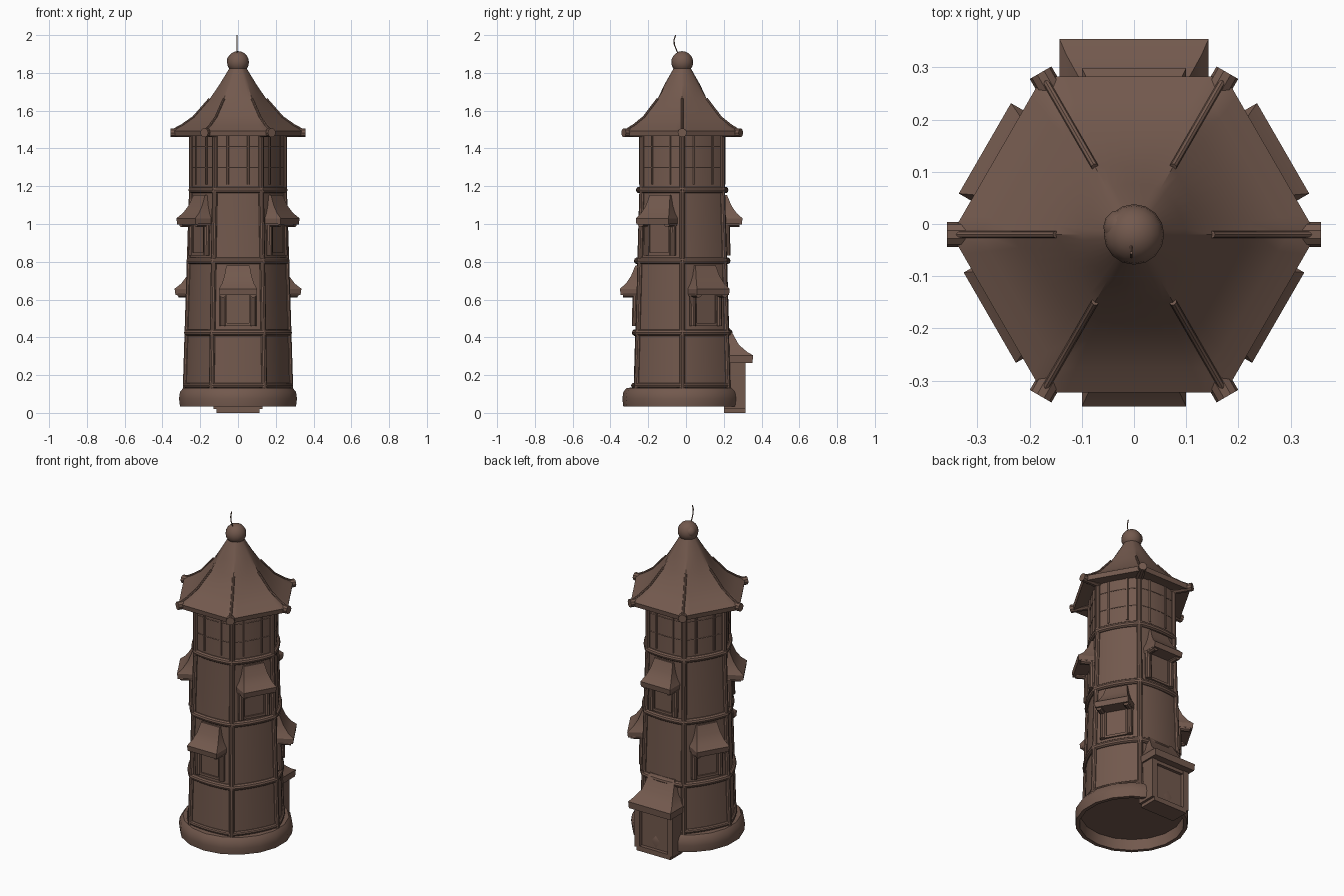
import bpy, bmesh
from math import sin, cos, pi, radians, sqrt
from mathutils import Matrix, Vector

if "Cube" in bpy.data.objects:
    bpy.data.objects.remove(bpy.data.objects["Cube"])

CY = -0.02            # tower axis offset in y
N = 8                 # segments per hexagon side
mat = bpy.data.materials.new("brown_wood")
mat.diffuse_color = (0.17, 0.10, 0.075, 1)
mat.use_nodes = True
mat.node_tree.nodes["Principled BSDF"].inputs["Base Color"].default_value = mat.diffuse_color


def finish(name, bm, ang=0, smooth=35):
    bmesh.ops.recalc_face_normals(bm, faces=bm.faces)
    me = bpy.data.meshes.new(name)
    bm.to_mesh(me)
    bm.free()
    ob = bpy.data.objects.new(name, me)
    bpy.context.collection.objects.link(ob)
    ob.matrix_world = Matrix.Translation((0, CY, 0)) @ Matrix.Rotation(radians(ang), 4, 'Z')
    me.materials.append(mat)
    bpy.ops.object.select_all(action='DESELECT')
    ob.select_set(True)
    bpy.context.view_layer.objects.active = ob
    bpy.ops.object.shade_smooth_by_angle(angle=radians(smooth))
    return ob


def loft(bm, loops, caps=True, closed=False):
    rows = [[bm.verts.new(p) for p in lp] for lp in loops]
    n = len(rows[0])
    pairs = list(zip(rows, rows[1:])) + ([(rows[-1], rows[0])] if closed else [])
    for a, b in pairs:
        for i in range(n):
            j = (i + 1) % n
            bm.faces.new((a[i], a[j], b[j], b[i]))
    if caps and not closed:
        bm.faces.new(rows[0])
        bm.faces.new(rows[-1])


def tube(bm, pts, r, sides=10):
    pts = [Vector(p) for p in pts]
    loops = []
    for i, p in enumerate(pts):
        d = (pts[min(i + 1, len(pts) - 1)] - pts[max(i - 1, 0)]).normalized()
        ref = Vector((0, 0, 1)) if abs(d.z) < 0.8 else Vector((1, 0, 0))
        u = d.cross(ref).normalized()
        v = d.cross(u)
        loops.append([p + r * (cos(2*pi*k/sides) * u + sin(2*pi*k/sides) * v) for k in range(sides)])
    loft(bm, loops)


def box(bm, x0, x1, y0, y1, z0, z1):
    loft(bm, [[(x0, y0, z), (x1, y0, z), (x1, y1, z), (x0, y1, z)] for z in (z0, z1)])


def out(R, y, bulge=0.06):
    """Distance of a bulged hexagon side from the axis at tangent offset y."""
    return R * sqrt(3) / 2 + bulge * R * (1 - (2 * y / R) ** 2)


def hexloop(R, z, bulge=0.06, rnd=0.0):
    pts = []
    for f in range(6):
        a = radians(30 + 60 * f)
        for k in range(N):
            y = R * (k / N - 0.5)
            p = Vector((out(R, y, bulge), y, 0))
            p = p.lerp(p.normalized() * R, rnd)
            pts.append((p.x*cos(a) - p.y*sin(a), p.x*sin(a) + p.y*cos(a), z))
    return pts


def wall_r(z):
    return 0.245 if z > 1.18 else 0.278 - 0.033 * (z - 0.13) / 1.05


# tower walls
bm = bmesh.new()
loft(bm, [hexloop(wall_r(z), z) for z in (0.1, 0.43, 0.8, 1.18, 1.48)])
finish("tower_wall", bm)

# rounded base ring, open underneath
bm = bmesh.new()
prof = [(0.29, 0.035), (0.312, 0.035), (0.317, 0.075), (0.312, 0.11), (0.295, 0.132), (0.25, 0.135), (0.25, 0.1), (0.285, 0.1)]
loft(bm, [[(r*cos(2*pi*k/18), r*sin(2*pi*k/18), z) for k in range(18)] for r, z in prof], closed=True)
finish("base_ring", bm, 10)

# corner posts and rafter ends
for i in range(6):
    bm = bmesh.new()
    tube(bm, [(wall_r(z), 0, z) for z in (0.12, 1.18, 1.48)], 0.015)
    finish("corner_post", bm, 60 * i)
    bm = bmesh.new()
    tube(bm, [(0.235, 0, 1.483), (0.358, 0, 1.483)], 0.024)
    finish("rafter_end", bm, 60 * i)

# curved bands and upper battens on each side
for i in range(6):
    bm = bmesh.new()
    for z, r in ((0.145, 0.014), (0.425, 0.018), (0.805, 0.018), (1.18, 0.018)):
        R = wall_r(z)
        ys = [R * (k / N - 0.5) for k in range(N + 1)]
        tube(bm, [(out(R, y), y, z) for y in ys], r)
    finish("wall_band", bm, 30 + 60 * i)
    bm = bmesh.new()
    R = wall_r(1.3)
    for y in (-0.055, 0.055):
        tube(bm, [(out(R, y), y, 1.21), (out(R, y), y, 1.475)], 0.007, 6)
    for z in (1.3, 1.41):
        tube(bm, [(out(R, y), y, z) for y in [R * (k / N - 0.5) for k in range(N + 1)]], 0.003, 6)
    finish("upper_batten", bm, 30 + 60 * i)

# main roof: hexagonal flare turning into a round cone
bm = bmesh.new()
prof = [(0.23, 1.478, 0), (0.345, 1.465, 0), (0.35, 1.493, 0), (0.295, 1.523, 0), (0.235, 1.565, 0),
        (0.15, 1.662, 0), (0.10, 1.735, 0.7), (0.045, 1.825, 1)]
loft(bm, [hexloop(r, z, 0, rnd) for r, z, rnd in prof])
finish("main_roof", bm)
for i in range(6):
    bm = bmesh.new()
    tube(bm, [(r, 0, z) for r, z, _ in prof[2:6]], 0.007, 8)
    finish("roof_ridge", bm, 60 * i)

# ball finial with a small lobe, and a thin curved wick
bm = bmesh.new()
bmesh.ops.create_uvsphere(bm, u_segments=16, v_segments=10, radius=0.058, matrix=Matrix.Translation((0, 0, 1.857)))
bmesh.ops.create_uvsphere(bm, u_segments=12, v_segments=8, radius=0.034, matrix=Matrix.Translation((-0.025, 0.014, 1.865)))
finish("ball_finial", bm, 0, 60)
bm = bmesh.new()
tube(bm, [(-0.005, y, z) for y, z in ((-0.015, 1.89), (-0.03, 1.92), (-0.042, 1.95), (-0.043, 1.975), (-0.035, 2.0))], 0.003, 6)
finish("wick", bm)


def hood(bm, levels, inner):
    """Flared roof from (height, half width, outward reach) levels."""
    loft(bm, [[(inner, -w, z), (x, -w, z), (x, w, z), (inner, w, z)] for z, w, x in levels])


# hooded windows, alternating between two heights
def window(ang, z0):
    d = out(wall_r(z0), 0)
    bm = bmesh.new()
    hood(bm, [(z0 + h, w, d + x) for h, w, x in ((0, 0.098, 0.083), (0.032, 0.1, 0.087), (0.06, 0.085, 0.055),
              (0.1, 0.072, 0.028), (0.155, 0.062, 0.005))], d - 0.05)
    finish("window_hood", bm, ang, 30)
    bm = bmesh.new()
    for y in (-0.08, 0.08):
        tube(bm, [(d + 0.007, y, z0 - 0.165), (d + 0.004, y, z0 + 0.01)], 0.017)
        tube(bm, [(d - 0.04, y, z0 + 0.005), (d + 0.07, y, z0 + 0.005)], 0.019)
        box(bm, d - 0.04, d + 0.014, y * 0.8 - 0.006, y * 0.8 + 0.006, z0 - 0.16, z0 + 0.01)
    box(bm, d - 0.04, d + 0.014, -0.07, 0.07, z0 - 0.165, z0 - 0.15)
    finish("window_frame", bm, ang)
    bm = bmesh.new()
    box(bm, d - 0.04, d + 0.006, -0.06, 0.06, z0 - 0.16, z0 + 0.01)
    finish("window_panel", bm, ang)


for ang in (270, 30, 150):
    window(ang, 0.625)
for ang in (90, 210, 330):
    window(ang, 0.998)

# rear doorway
bm = bmesh.new()
hood(bm, [(0.265, 0.14, 0.372), (0.305, 0.143, 0.375), (0.322, 0.13, 0.345), (0.36, 0.105, 0.3), (0.45, 0.085, 0.25)], 0.2)
finish("door_hood", bm, 90, 30)
bm = bmesh.new()
for s in (-1, 1):
    y = 0.112 * s
    box(bm, 0.22, 0.334, y - 0.018, y + 0.018, 0.02, 0.28)
box(bm, 0.22, 0.33, -0.1, 0.1, 0.245, 0.28)
box(bm, 0.22, 0.334, -0.115, 0.115, 0.0, 0.03)
finish("door_frame", bm, 90)
bm = bmesh.new()
box(bm, 0.22, 0.312, -0.1, 0.1, 0.025, 0.26)
finish("door_panel", bm, 90)
